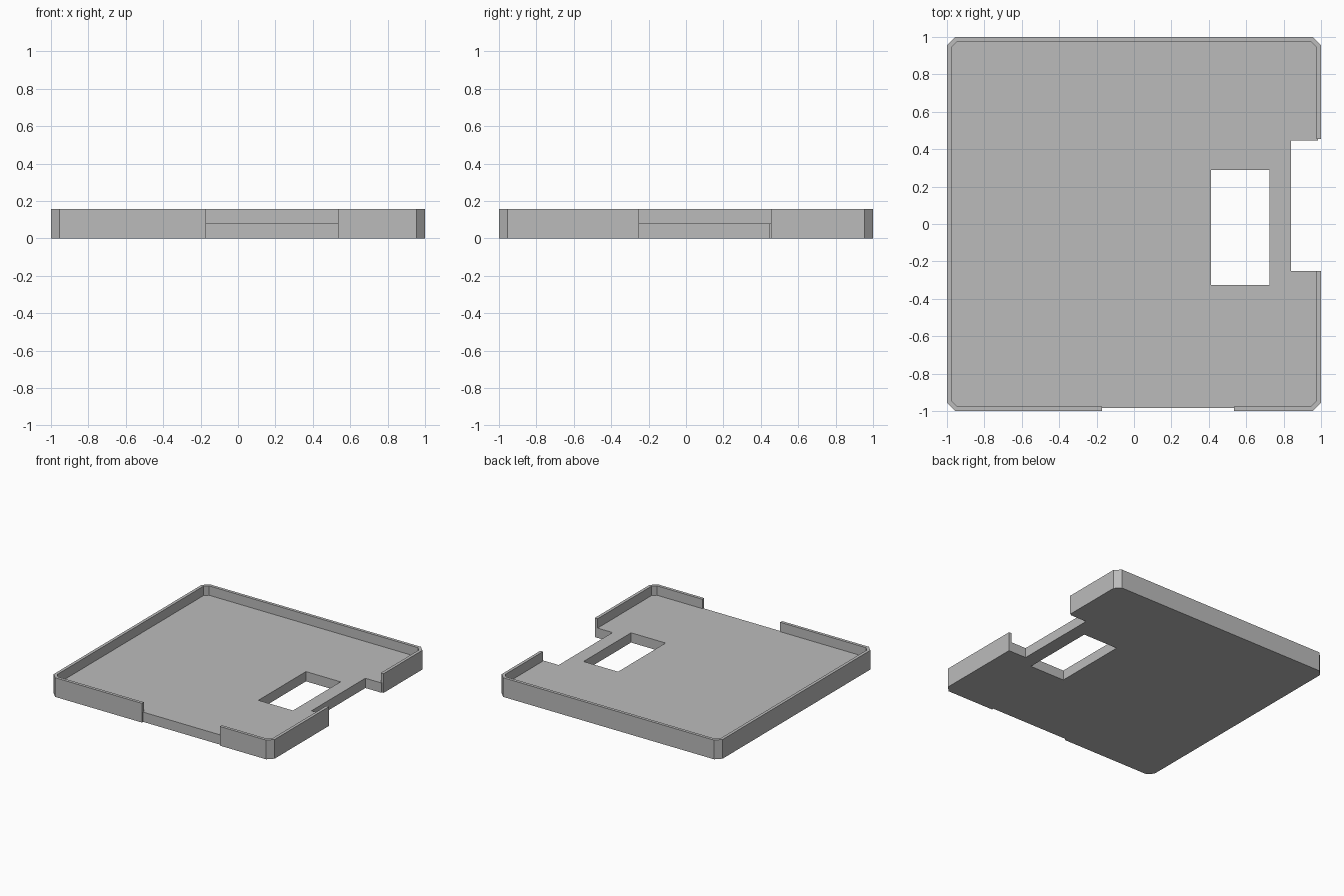
import bpy, bmesh

if "Cube" in bpy.data.objects:
    bpy.data.objects.remove(bpy.data.objects["Cube"])

HEIGHT, FLOOR, WALL, CHAMFER = 0.157, 0.08, 0.025, 0.045

grey = bpy.data.materials.new("plain_grey")
grey.use_nodes = True
colour = (0.5, 0.5, 0.5, 1)
grey.diffuse_color = colour
grey.node_tree.nodes["Principled BSDF"].inputs["Base Color"].default_value = colour


def block(name, x0, x1, y0, y1, z0, z1, cut=0):
    """Upright box, optionally with chamfered vertical corners."""
    if cut:
        outline = [(x0 + cut, y0), (x1 - cut, y0), (x1, y0 + cut), (x1, y1 - cut),
                   (x1 - cut, y1), (x0 + cut, y1), (x0, y1 - cut), (x0, y0 + cut)]
    else:
        outline = [(x0, y0), (x1, y0), (x1, y1), (x0, y1)]
    bm = bmesh.new()
    base = bm.faces.new([bm.verts.new((x, y, z0)) for x, y in outline])
    top = bmesh.ops.extrude_face_region(bm, geom=[base])["geom"]
    bmesh.ops.translate(bm, vec=(0, 0, z1 - z0),
                        verts=[v for v in top if isinstance(v, bmesh.types.BMVert)])
    bmesh.ops.recalc_face_normals(bm, faces=bm.faces)
    mesh = bpy.data.meshes.new(name)
    bm.to_mesh(mesh)
    bm.free()
    obj = bpy.data.objects.new(name, mesh)
    bpy.context.collection.objects.link(obj)
    mesh.materials.append(grey)
    return obj


# Tray body
tray = block("tray", -1, 1, -1, 1, 0, HEIGHT, CHAMFER)

# Cavity, wall gaps, outer recesses, side slot and floor window
inner = 1 - WALL
cutters = [
    block("cavity_cutter", -inner, inner, -inner, inner, FLOOR, 0.3, CHAMFER - 0.015),
    block("front_gap_cutter", -0.17, 0.535, -1.1, -0.9, FLOOR, 0.3),
    block("front_recess_cutter", -0.17, 0.535, -1.1, -0.985, -0.1, 0.3),
    block("side_gap_cutter", 0.9, 1.1, -0.25, 0.455, FLOOR, 0.3),
    block("side_recess_cutter", 0.985, 1.1, -0.25, 0.455, -0.1, 0.3),
    block("side_slot_cutter", 0.84, 1.1, -0.25, 0.447, -0.1, 0.3),
    block("window_cutter", 0.412, 0.725, -0.325, 0.29, -0.1, 0.3),
]

bpy.context.view_layer.objects.active = tray
for cutter in cutters:
    cutter.hide_render = True
    mod = tray.modifiers.new(cutter.name, "BOOLEAN")
    mod.operation = "DIFFERENCE"
    mod.solver = "EXACT"
    mod.object = cutter
    bpy.ops.object.modifier_apply(modifier=mod.name)
    bpy.data.objects.remove(cutter)
